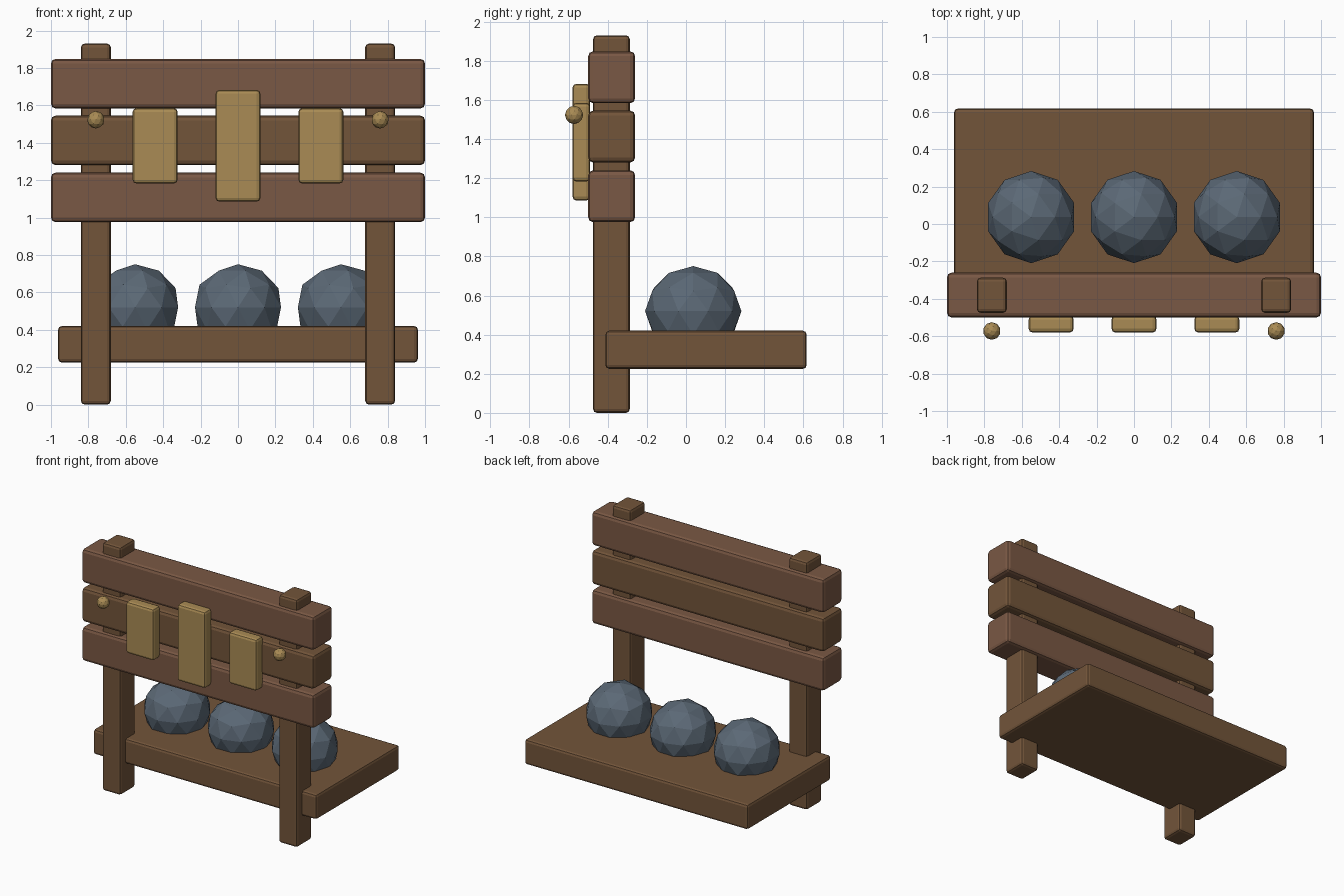
import bpy, bmesh
from mathutils import Vector

if "Cube" in bpy.data.objects:
    bpy.data.objects.remove(bpy.data.objects["Cube"])


def material(name, rgb):
    m = bpy.data.materials.new(name)
    m.diffuse_color = (*rgb, 1)
    m.use_nodes = True
    m.node_tree.nodes["Principled BSDF"].inputs["Base Color"].default_value = m.diffuse_color
    return m


WOOD = material("wood", (0.17, 0.09, 0.042))
PLANK = material("plank_wood", (0.195, 0.098, 0.058))
GOLD = material("gold", (0.40, 0.26, 0.09))
STONE = material("stone", (0.105, 0.14, 0.18))


def finish(name, bm, mat):
    bmesh.ops.recalc_face_normals(bm, faces=bm.faces)
    me = bpy.data.meshes.new(name)
    bm.to_mesh(me)
    bm.free()
    me.materials.append(mat)
    ob = bpy.data.objects.new(name, me)
    bpy.context.collection.objects.link(ob)
    return ob


def box(name, x, y, z, mat, bevel=0.02):
    """Bevelled box given as (min, max) per axis."""
    bm = bmesh.new()
    bmesh.ops.create_cube(bm, size=1)
    lo, hi = Vector((x[0], y[0], z[0])), Vector((x[1], y[1], z[1]))
    for v in bm.verts:
        v.co = (lo + hi) / 2 + v.co * (hi - lo)
    bmesh.ops.bevel(bm, geom=bm.edges[:], offset=bevel, segments=2,
                    profile=0.5, affect='EDGES')
    return finish(name, bm, mat)


def rock(name, x):
    """Faceted boulder: icosahedron with its edge midpoints pushed out a little."""
    bm = bmesh.new()
    bmesh.ops.create_icosphere(bm, subdivisions=1, radius=1)
    corners = set(bm.verts)
    bmesh.ops.subdivide_edges(bm, edges=bm.edges[:], cuts=1, use_grid_fill=True)
    for v in bm.verts:
        if v not in corners:
            v.co = v.co.normalized() * 0.94
        v.co = Vector((x + v.co.x * 0.257, 0.037 + v.co.y * 0.262, 0.52 + v.co.z * 0.245))
    return finish(name, bm, STONE)


# Posts and round studs, one per side
for side, s in (("left", -1), ("right", 1)):
    cx = 0.76 * s
    box(f"{side}_post", (cx - 0.08, cx + 0.08), (-0.475, -0.287), (0, 1.93), WOOD)
    bm = bmesh.new()
    bmesh.ops.create_icosphere(bm, subdivisions=2, radius=0.047)
    bmesh.ops.translate(bm, verts=bm.verts, vec=(cx, -0.572, 1.523))
    finish(f"{side}_stud", bm, GOLD)

# Horizontal planks
for name, z0, z1, mat in (("lower_plank", 0.975, 1.24, PLANK),
                          ("middle_plank", 1.28, 1.545, WOOD),
                          ("upper_plank", 1.583, 1.848, PLANK)):
    box(name, (-1, 1), (-0.5, -0.26), (z0, z1), mat, 0.025)

# Shelf
box("shelf", (-0.962, 0.962), (-0.412, 0.617), (0.225, 0.42), WOOD)

# Gold plaques
for name, cx, z0, z1 in (("left_plaque", -0.443, 1.182, 1.585),
                         ("centre_plaque", 0, 1.085, 1.682),
                         ("right_plaque", 0.443, 1.182, 1.585)):
    box(name, (cx - 0.12, cx + 0.12), (-0.58, -0.49), (z0, z1), GOLD)

# Rocks on the shelf
for i in range(3):
    rock(f"rock_{i + 1}", (i - 1) * 0.55)
